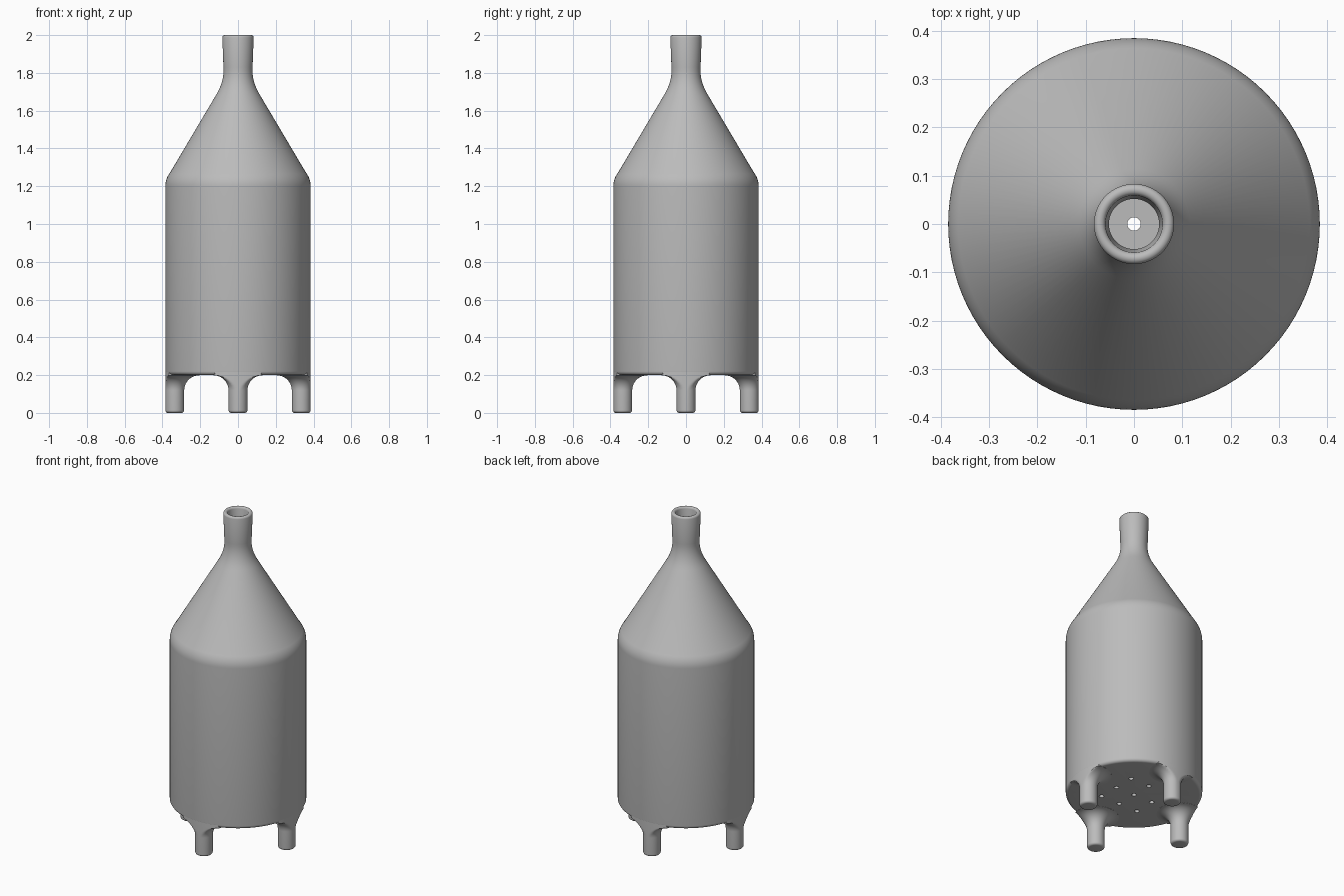
import bpy, bmesh, math
from mathutils import Vector

default = bpy.data.objects.get("Cube")
if default:
    bpy.data.objects.remove(default, do_unlink=True)

BODY_R = 0.385
LEG_R = 0.05
FLOOR_Z = 0.2

# Single grey plastic
grey = bpy.data.materials.new("grey")
grey.use_nodes = True
colour = (0.5, 0.5, 0.5, 1)
grey.diffuse_color = colour
grey.node_tree.nodes["Principled BSDF"].inputs["Base Color"].default_value = colour


def arc(cx, cz, r, start, end, steps=6):
    """Points of a circular arc in the (radius, height) plane, degrees."""
    angles = [math.radians(start + (end - start) * i / steps) for i in range(steps + 1)]
    return [(cx + r * math.cos(a), cz + r * math.sin(a)) for a in angles]


def bezier(p, q, s, steps=8):
    """Quadratic curve from p to s, pulled towards q."""
    pts = []
    for i in range(steps + 1):
        t = i / steps
        pts.append(tuple((1 - t) ** 2 * a + 2 * t * (1 - t) * b + t * t * c
                         for a, b, c in zip(p, q, s)))
    return pts


def lathe(name, profile, segments, centre=(0, 0, 0), limit=None):
    """Revolve a profile about z; optionally keep it inside a cylinder."""
    bm = bmesh.new()
    verts = [bm.verts.new((r, 0, z)) for r, z in profile]
    edges = [bm.edges.new(pair) for pair in zip(verts, verts[1:])]
    bmesh.ops.spin(bm, geom=verts + edges, axis=(0, 0, 1), cent=(0, 0, 0),
                   angle=math.tau, steps=segments)
    bmesh.ops.remove_doubles(bm, verts=bm.verts, dist=0.0002)
    for v in bm.verts:
        v.co += Vector(centre)
        reach = math.hypot(v.co.x, v.co.y)
        if limit and reach > limit:
            v.co.x *= limit / reach
            v.co.y *= limit / reach
    bmesh.ops.recalc_face_normals(bm, faces=bm.faces)
    mesh = bpy.data.meshes.new(name)
    bm.to_mesh(mesh)
    bm.free()
    obj = bpy.data.objects.new(name, mesh)
    bpy.context.collection.objects.link(obj)
    mesh.materials.append(grey)
    return obj


def smooth(obj):
    bpy.ops.object.select_all(action="DESELECT")
    obj.select_set(True)
    bpy.context.view_layer.objects.active = obj
    bpy.ops.object.shade_smooth_by_angle(angle=math.radians(40))


# Hollow bottle: underside, wall, shoulder, cone, neck, rim, then the inside
edge = 0.02
profile = [(0, FLOOR_Z)]
profile += arc(BODY_R - edge, FLOOR_Z + edge, edge, -90, 0)
profile += bezier((BODY_R, 1.2), (BODY_R, 1.24), (0.358, 1.275))
profile += bezier((0.115, 1.685), (0.072, 1.755), (0.077, 1.83))
profile += arc(0.071, 1.988, 0.012, 0, 180)
profile += bezier((0.052, 1.82), (0.05, 1.74), (0.092, 1.67))
profile += bezier((0.335, 1.26), (0.36, 1.23), (0.36, 1.19))
profile += [(0.36, 0.235), (0, 0.235)]
bottle = lathe("bottle_body", profile, 96)

# Three by three grid of drain holes through the floor
bm = bmesh.new()
for i in (-1, 0, 1):
    for j in (-1, 0, 1):
        ret = bmesh.ops.create_cone(bm, cap_ends=True, segments=20, radius1=0.014,
                                    radius2=0.014, depth=0.2)
        bmesh.ops.translate(bm, verts=ret["verts"], vec=(0.13 * i, 0.13 * j, FLOOR_Z))
cutter_mesh = bpy.data.meshes.new("hole_cutter")
bm.to_mesh(cutter_mesh)
bm.free()
cutter_mesh.materials.append(grey)
cutter = bpy.data.objects.new("hole_cutter", cutter_mesh)
bpy.context.collection.objects.link(cutter)
cutter.hide_render = True
smooth(bottle)
cut = bottle.modifiers.new("drain_holes", "BOOLEAN")
cut.operation = "DIFFERENCE"
cut.solver = "EXACT"
cut.object = cutter
bpy.ops.object.modifier_apply(modifier=cut.name)
bpy.data.objects.remove(cutter, do_unlink=True)
smooth(bottle)

# Four legs that flare into the underside, trimmed flush with the wall
flare = 0.08
leg_profile = [(0, 0)] + arc(LEG_R - 0.014, 0.014, 0.014, -90, 0)
leg_profile += arc(LEG_R + flare, FLOOR_Z - flare - 0.001, flare, 180, 90, 10)
leg_profile += [(0.125, 0.222), (0, 0.222)]
for name, x, y in (("left_leg", 1, 0), ("right_leg", -1, 0),
                   ("front_leg", 0, -1), ("back_leg", 0, 1)):
    offset = BODY_R - LEG_R
    smooth(lathe(name, leg_profile, 48, (x * offset, y * offset, 0), BODY_R - 0.0005))
